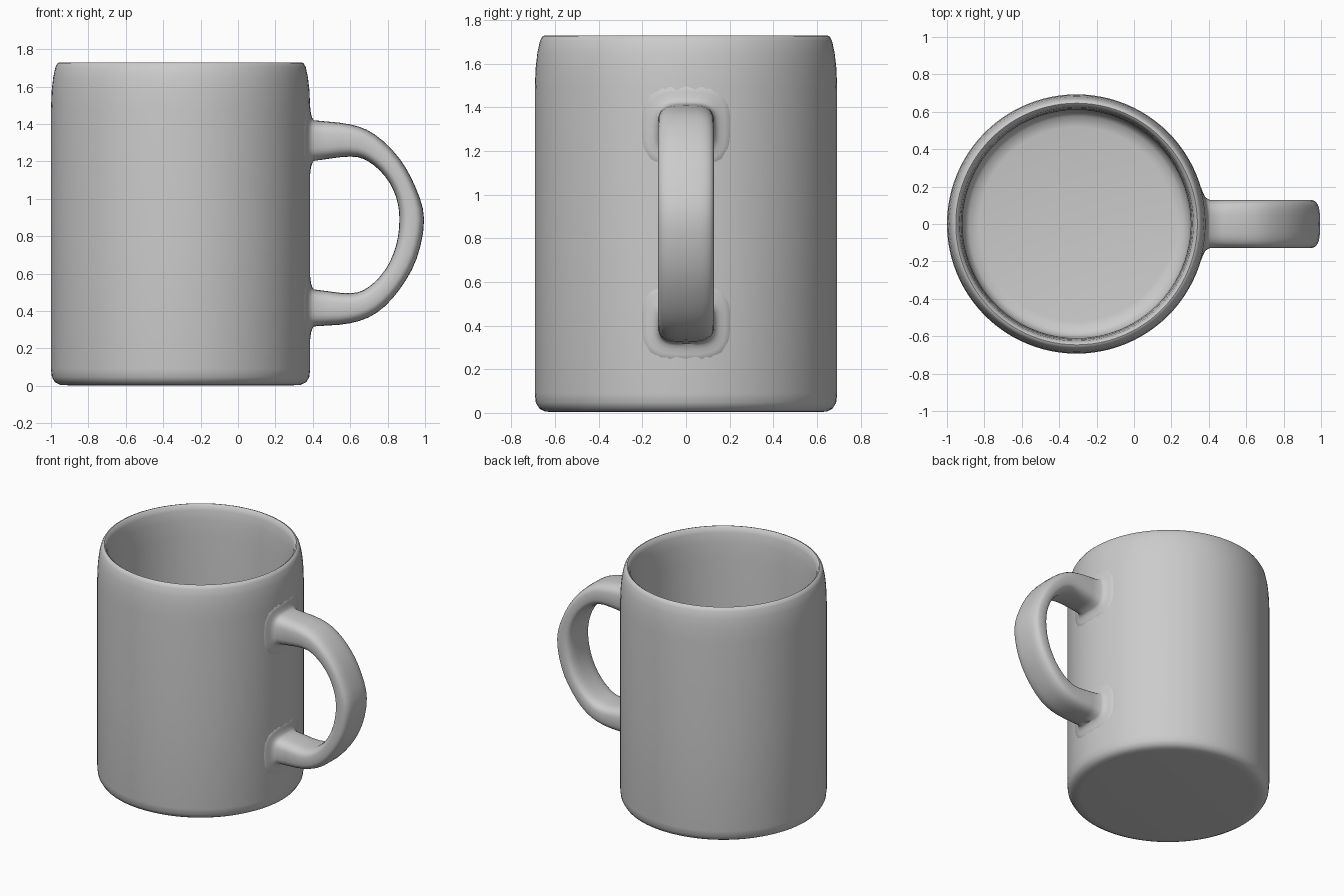
import bpy, bmesh, math
from mathutils import Vector

if "Cube" in bpy.data.objects:
    bpy.data.objects.remove(bpy.data.objects["Cube"])

CX, R = -0.307, 0.693   # body axis position and outer radius


def loft(name, rings, cap=False):
    """Skin a list of closed rings of points and shade smooth."""
    bm = bmesh.new()
    rows = [[bm.verts.new(p) for p in ring] for ring in rings]
    n = len(rows[0])
    for a, b in zip(rows, rows[1:]):
        for i in range(n):
            j = (i + 1) % n
            bm.faces.new((a[i], a[j], b[j], b[i]))
    if cap:
        bm.faces.new(rows[0][::-1])
        bm.faces.new(rows[-1])
    bmesh.ops.recalc_face_normals(bm, faces=bm.faces)
    mesh = bpy.data.meshes.new(name)
    bm.to_mesh(mesh)
    bm.free()
    obj = bpy.data.objects.new(name, mesh)
    bpy.context.collection.objects.link(obj)
    bpy.ops.object.select_all(action='DESELECT')
    obj.select_set(True)
    bpy.context.view_layer.objects.active = obj
    bpy.ops.object.shade_smooth_by_angle(angle=math.radians(50))
    return obj


def catmull(pts, steps):
    """Smooth a point list with a Catmull-Rom spline."""
    ext = [2 * pts[0] - pts[1]] + pts + [2 * pts[-1] - pts[-2]]
    out = []
    for a, b, c, d in zip(ext, ext[1:], ext[2:], ext[3:]):
        for k in range(steps):
            t = k / steps
            out.append(0.5 * (2 * b + (c - a) * t + (2 * a - 5 * b + 4 * c - d) * t * t
                              + (3 * b - a - 3 * c + d) * t ** 3))
    return out + [pts[-1]]


# Cup body: outer wall, rounded rim, inner wall and floor as one lathe profile
profile = [(0.6, 0.003), (0.645, 0.006), (0.672, 0.02), (0.688, 0.047), (0.693, 0.09),
           (0.693, 0.8), (0.693, 1.48), (0.689, 1.58), (0.681, 1.65), (0.669, 1.705),
           (0.657, 1.726), (0.646, 1.73), (0.635, 1.722), (0.625, 1.69), (0.617, 1.62),
           (0.611, 1.5), (0.61, 0.8), (0.61, 0.2), (0.602, 0.14), (0.575, 0.105), (0.52, 0.095)]
N = 96
loft("cup_body", [[(CX + r * math.cos(2 * math.pi * i / N), r * math.sin(2 * math.pi * i / N), z)
                   for i in range(N)] for r, z in profile], cap=True)

# Handle: outer and inner edge curves in the xz plane
outer = [(0.405, 1.42), (0.6, 1.398), (0.73, 1.345), (0.86, 1.22), (0.95, 1.06), (0.995, 0.89),
         (0.955, 0.68), (0.86, 0.51), (0.74, 0.39), (0.6, 0.335), (0.405, 0.318)]
inner = [(0.405, 1.203), (0.6, 1.226), (0.7, 1.198), (0.79, 1.115), (0.845, 1.01), (0.863, 0.89),
         (0.845, 0.75), (0.79, 0.625), (0.7, 0.53), (0.6, 0.495), (0.405, 0.516)]
edges = [catmull([Vector((x, 0, z)) for x, z in e], 3) for e in (outer, inner)]

M = 32
section = []
for i in range(M):
    a = 2 * math.pi * i / M
    c, s = math.cos(a), math.sin(a)
    section.append((math.copysign(abs(c) ** 0.62, c), math.copysign(abs(s) ** 0.62, s)))

rings = []
for o, n in zip(*edges):
    mid, half = (o + n) / 2, (o - n) / 2
    rings.append([mid + half * u + Vector((0, 0.129 * v, 0)) for u, v in section])


# Flared roots that blend the handle into the curved wall
def root(end, grow, radius):
    o, n = edges[0][end], edges[1][end]
    mid, half = (o.z + n.z) / 2, (o.z - n.z) / 2
    half += math.copysign(grow, half)
    ring = []
    for u, v in section:
        y = (0.129 + grow) * v
        ring.append(Vector((CX + math.sqrt(radius ** 2 - y * y), y, mid + half * u)))
    return ring


flare = [(0.085, 0.680), (0.075, 0.6925), (0.05, 0.695), (0.028, 0.699), (0.012, 0.7045)]
start = [root(0, g, r) for g, r in flare]
finish = [root(-1, g, r) for g, r in reversed(flare)]
loft("handle", start + rings + finish, cap=True)
